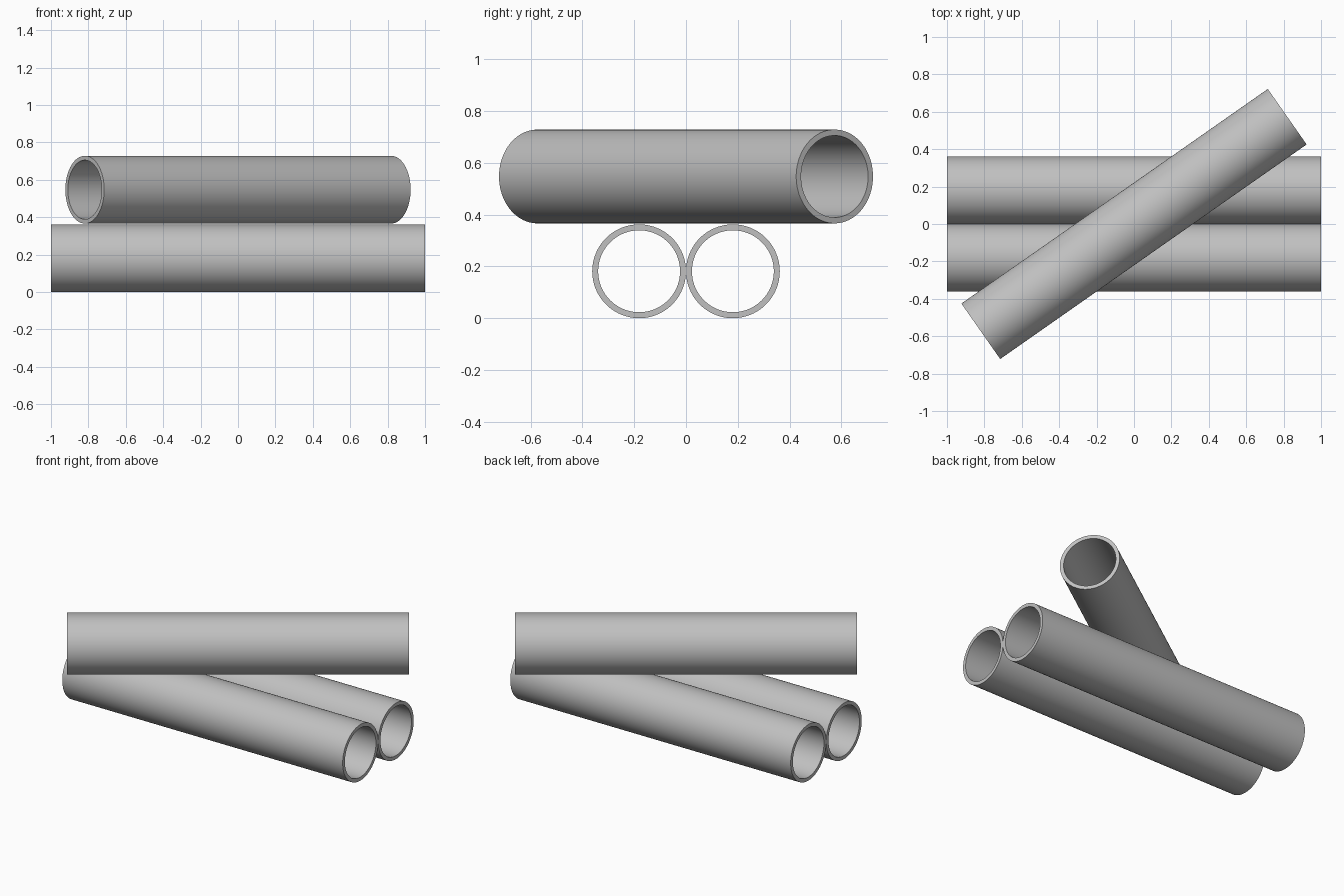
import bpy
import bmesh
import math
from mathutils import Matrix

cube = bpy.data.objects.get("Cube")
if cube:
    bpy.data.objects.remove(cube, do_unlink=True)

OUTER, INNER, HALF, SIDES = 0.181, 0.158, 1.0, 96

steel = bpy.data.materials.new("grey_steel")
steel.use_nodes = True
colour = (0.53, 0.53, 0.53, 1)
steel.diffuse_color = colour
steel.node_tree.nodes["Principled BSDF"].inputs["Base Color"].default_value = colour


def pipe(name, y, z, turn):
    """Open hollow pipe lying along x, turned about z."""
    bm = bmesh.new()
    # closed rectangular wall section, spun around the x axis
    section = [(-HALF, OUTER), (HALF, OUTER), (HALF, INNER), (-HALF, INNER)]
    verts = [bm.verts.new((x, 0, r)) for x, r in section]
    edges = [bm.edges.new((verts[i], verts[(i + 1) % 4])) for i in range(4)]
    bmesh.ops.spin(bm, geom=verts + edges, cent=(0, 0, 0), axis=(1, 0, 0),
                   angle=math.tau, steps=SIDES, use_merge=True)
    bmesh.ops.remove_doubles(bm, verts=bm.verts, dist=0.0001)
    bmesh.ops.recalc_face_normals(bm, faces=bm.faces)
    bm.transform(Matrix.Translation((0, y, z)) @ Matrix.Rotation(turn, 4, "Z"))
    mesh = bpy.data.meshes.new(name)
    bm.to_mesh(mesh)
    bm.free()
    mesh.materials.append(steel)
    obj = bpy.data.objects.new(name, mesh)
    bpy.context.collection.objects.link(obj)
    bpy.ops.object.select_all(action="DESELECT")
    obj.select_set(True)
    bpy.context.view_layer.objects.active = obj
    bpy.ops.object.shade_smooth_by_angle(angle=math.radians(30))


# two pipes side by side with a third laid across them
pipe("front_pipe", -OUTER, OUTER, 0)
pipe("back_pipe", OUTER, OUTER, 0)
pipe("crossing_pipe", 0, 3 * OUTER + 0.004, math.radians(35))
